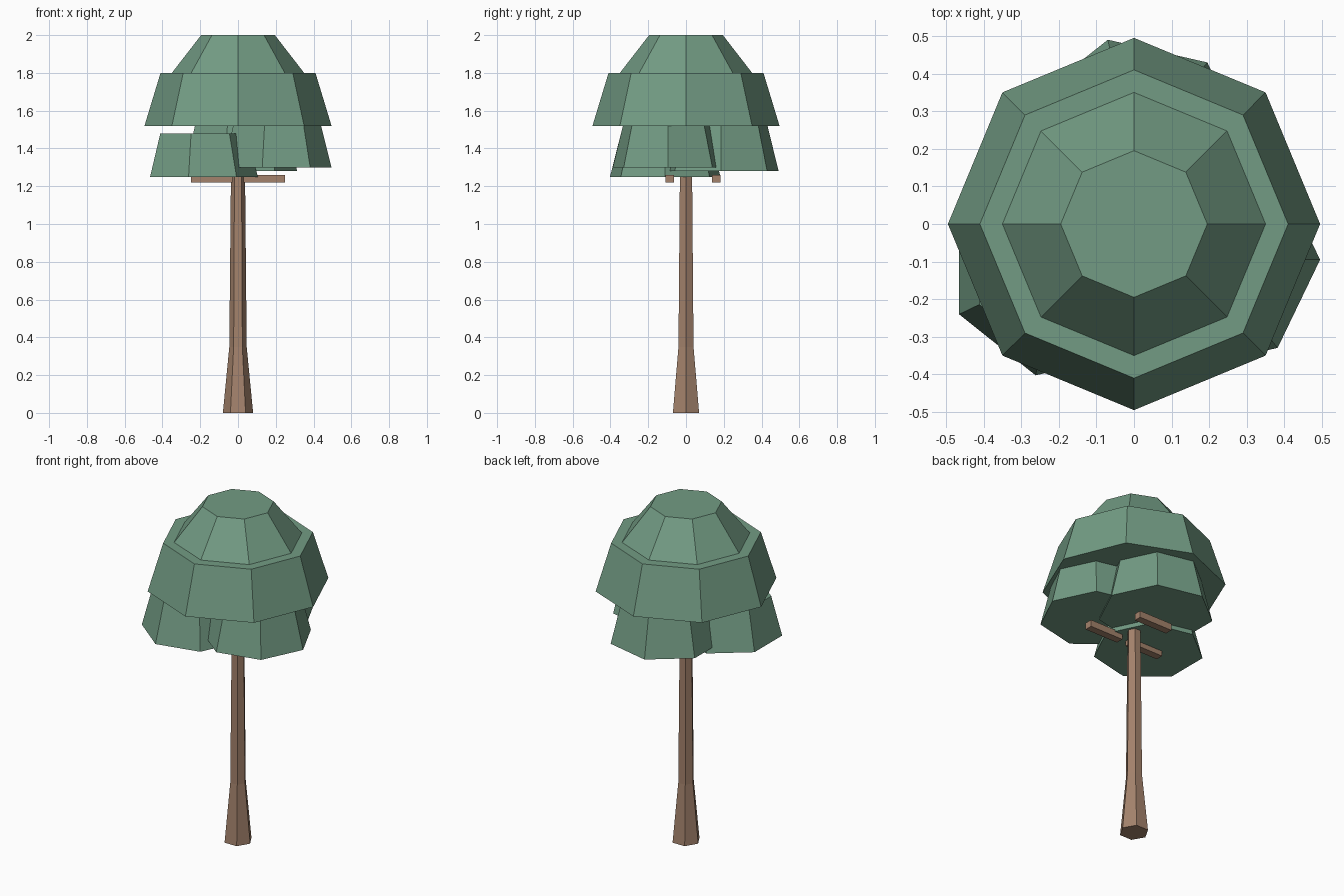
import bpy
import bmesh
from math import cos, sin, tau

cube = bpy.data.objects.get("Cube")
if cube:
    bpy.data.objects.remove(cube, do_unlink=True)


def make_material(name, rgb):
    mat = bpy.data.materials.new(name)
    mat.use_nodes = True
    color = (*rgb, 1.0)
    mat.diffuse_color = color
    bsdf = next(n for n in mat.node_tree.nodes if n.type == "BSDF_PRINCIPLED")
    bsdf.inputs["Base Color"].default_value = color
    bsdf.inputs["Roughness"].default_value = 0.9
    return mat


leaf_green = make_material("leaf green", (0.17, 0.33, 0.23))
bark_brown = make_material("bark brown", (0.37, 0.225, 0.15))


def finish(name, bm, material):
    bmesh.ops.recalc_face_normals(bm, faces=bm.faces)
    mesh = bpy.data.meshes.new(name)
    bm.to_mesh(mesh)
    bm.free()
    mesh.materials.append(material)
    obj = bpy.data.objects.new(name, mesh)
    bpy.context.collection.objects.link(obj)
    return obj


def lathe(name, sides, profile, material, center=(0, 0)):
    """Closed faceted solid from (radius, height) rings, first corner on +x."""
    bm = bmesh.new()
    rings = []
    for radius, z in profile:
        rings.append([bm.verts.new((center[0] + radius * cos(tau * i / sides),
                                    center[1] + radius * sin(tau * i / sides), z))
                      for i in range(sides)])
    for low, high in zip(rings, rings[1:]):
        for i in range(sides):
            j = (i + 1) % sides
            bm.faces.new((low[i], low[j], high[j], high[i]))
    bm.faces.new(rings[0])
    bm.faces.new(rings[-1])
    return finish(name, bm, material)


def box(name, center, size, material):
    bm = bmesh.new()
    bmesh.ops.create_cube(bm, size=1)
    bmesh.ops.scale(bm, vec=size, verts=bm.verts)
    bmesh.ops.translate(bm, vec=center, verts=bm.verts)
    return finish(name, bm, material)


# Trunk with a flared foot
lathe("trunk", 6, [(0.08, 0), (0.046, 0.35), (0.036, 1.4)], bark_brown)

# Short branches under the foliage
for name, x, y in (("right_branch", -0.14, -0.085),
                   ("left_branch", 0.14, -0.085),
                   ("back_branch", 0, 0.16)):
    box(name, (x, y, 1.24), (0.22, 0.045, 0.04), bark_brown)

# Lower leaf clumps
for name, center, radius, bottom, top in (
        ("right_leaf_clump", (-0.195, -0.11), 0.3, 1.25, 1.48),
        ("left_leaf_clump", (0.195, -0.095), 0.3, 1.3, 1.54),
        ("back_leaf_clump", (0, 0.185), 0.313, 1.28, 1.53)):
    lathe(name, 7, [(radius, bottom), (radius * 0.8, top)], leaf_green, center)

# Two-tier crown
lathe("lower_crown", 8, [(0.495, 1.52), (0.41, 1.8)], leaf_green)
lathe("upper_crown", 8, [(0.35, 1.8), (0.195, 2)], leaf_green)
